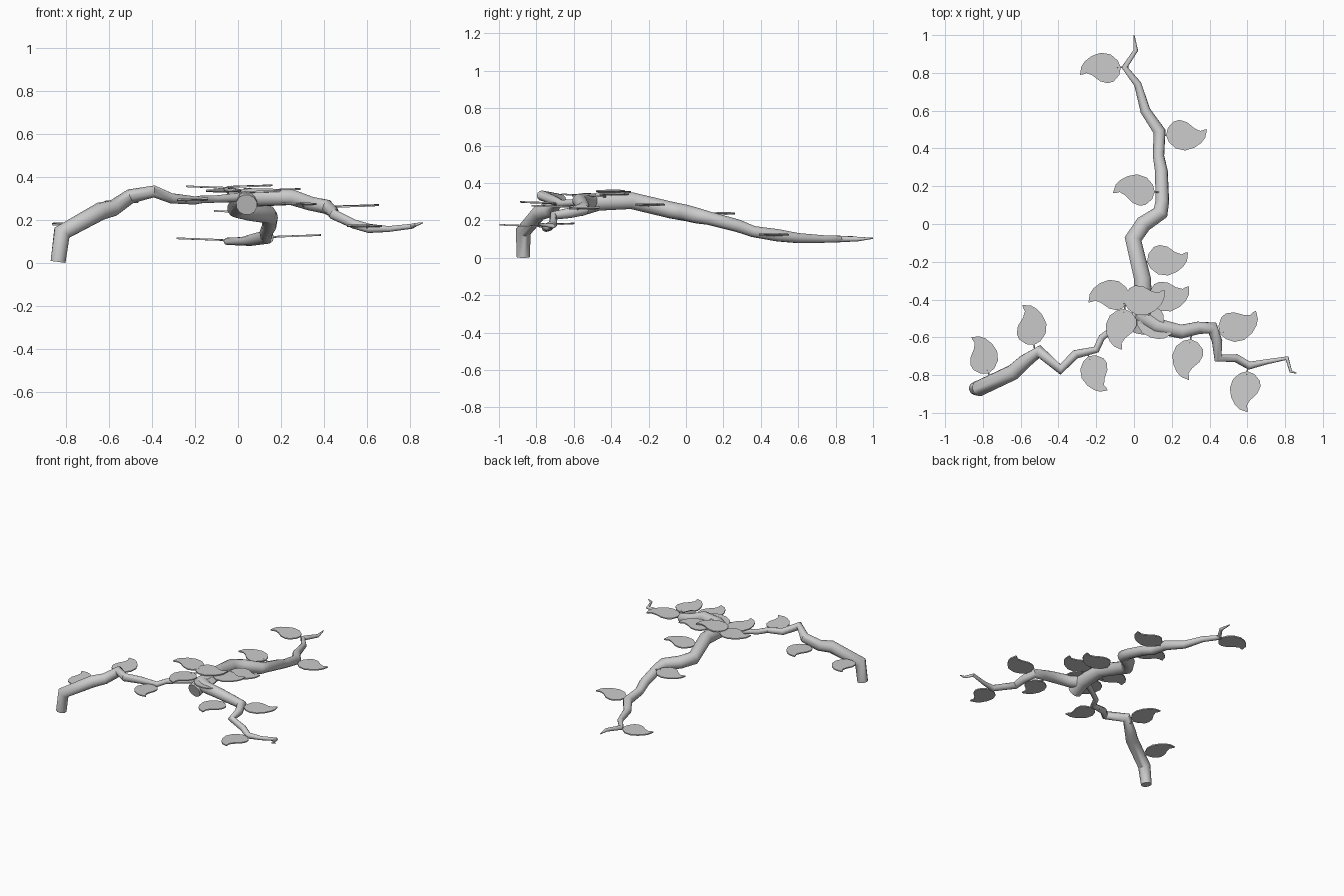
import bpy, bmesh, math
from mathutils import Vector

cube = bpy.data.objects.get("Cube")
if cube:
    bpy.data.objects.remove(cube, do_unlink=True)

grey = bpy.data.materials.new("pale_grey")
grey.use_nodes = True
colour = (0.6, 0.6, 0.6, 1)
grey.diffuse_color = colour
grey.node_tree.nodes["Principled BSDF"].inputs["Base Color"].default_value = colour


def smooth(ob):
    bpy.ops.object.select_all(action='DESELECT')
    ob.select_set(True)
    bpy.context.view_layer.objects.active = ob
    bpy.ops.object.shade_smooth_by_angle(angle=math.radians(50))


def tube(name, points, sides=12):
    """Tapered tube through (x, y, z, radius) points, with closed ends."""
    pts = [Vector(p[:3]) for p in points]
    bm = bmesh.new()
    rings, side = [], None
    for i, p in enumerate(pts):
        before = (p - pts[max(i - 1, 0)]).normalized()
        after = (pts[min(i + 1, len(pts) - 1)] - p).normalized()
        along = (before + after).normalized()
        side = side or along.orthogonal()
        side = (side - along * side.dot(along)).normalized()
        other = along.cross(side)
        ring = []
        for k in range(sides):
            a = math.tau * k / sides
            ring.append(bm.verts.new(p + (side * math.cos(a) + other * math.sin(a)) * points[i][3]))
        rings.append(ring)
    for a, b in zip(rings, rings[1:]):
        for k in range(sides):
            n = (k + 1) % sides
            bm.faces.new((a[k], a[n], b[n], b[k]))
    bm.faces.new(rings[0][::-1])
    bm.faces.new(rings[-1])
    mesh = bpy.data.meshes.new(name)
    bm.to_mesh(mesh)
    bm.free()
    mesh.materials.append(grey)
    ob = bpy.data.objects.new(name, mesh)
    bpy.context.collection.objects.link(ob)
    smooth(ob)


# Leaf outline: base to curled tip, then back along the other edge
OUTLINE = [(0, 0), (.05, .18), (.2, .33), (.34, .36), (.52, .3), (.7, .14), (.84, .07), (.93, .1), (1, .1),
           (.95, -.1), (.85, -.22), (.68, -.33), (.45, -.39), (.22, -.33), (.06, -.17)]


def leaf(index, base, tip, z):
    run = Vector(tip) - Vector(base)
    size = run.length
    turn = math.atan2(run.y, run.x) - math.atan(0.1)
    bm = bmesh.new()
    bm.faces.new([bm.verts.new((u * size, v * size, 0.008 * (u - 0.5))) for u, v in OUTLINE])
    bmesh.ops.recalc_face_normals(bm, faces=bm.faces)
    plate = bmesh.ops.extrude_face_region(bm, geom=bm.faces[:])
    for v in plate["geom"]:
        if isinstance(v, bmesh.types.BMVert):
            v.co.z += 0.008
    bmesh.ops.recalc_face_normals(bm, faces=bm.faces)
    mesh = bpy.data.meshes.new(f"leaf_{index}")
    bm.to_mesh(mesh)
    bm.free()
    mesh.materials.append(grey)
    ob = bpy.data.objects.new(f"leaf_{index}", mesh)
    ob.location = (*base, z - 0.004)
    ob.rotation_euler.z = turn
    bpy.context.collection.objects.link(ob)
    # Short stalk back to the branch
    d = Vector((math.cos(turn), math.sin(turn), 0))
    start = Vector((*base, z - 0.002))
    tube(f"leaf_stalk_{index}", [(*(start - d * 0.04 - Vector((0, 0, 0.012))), .004),
                                 (*(start + d * 0.02), .004)], 6)


# Branches
tube("back_branch", [
    (.04, -.57, .27, .05), (.05, -.47, .30, .05), (.045, -.29, .305, .046), (-.005, -.08, .255, .046),
    (.05, 0, .24, .044), (.14, .06, .225, .042), (.15, .12, .212, .036), (.145, .28, .17, .034),
    (.13, .36, .14, .03), (.135, .49, .12, .033), (.06, .6, .105, .027), (.02, .74, .1, .02),
    (-.05, .83, .1, .017), (.01, .92, .1, .012), (0, 1, .104, .003)])
tube("left_branch", [
    (.03, -.48, .3, .045), (.12, -.54, .305, .042), (.25, -.57, .305, .038), (.34, -.55, .275, .034),
    (.415, -.55, .26, .034), (.44, -.62, .24, .028), (.445, -.71, .225, .024), (.54, -.71, .18, .022),
    (.61, -.75, .16, .022), (.7, -.73, .157, .014), (.81, -.71, .17, .012), (.83, -.78, .178, .008),
    (.86, -.79, .186, .003)])
tube("right_branch", [
    (-.838, -.87, .004, .036), (-.82, -.87, .14, .042), (-.64, -.785, .24, .042), (-.58, -.73, .255, .038),
    (-.5, -.675, .31, .034), (-.39, -.77, .332, .028), (-.31, -.69, .3, .024), (-.2, -.665, .29, .019),
    (-.17, -.6, .295, .018), (-.1, -.55, .297, .017), (.01, -.48, .305, .022)])

# Leaves: base, tip, height
LEAVES = [
    ((-.07, .83), (-.285, .79), .11), ((.17, .47), (.385, .5), .125),
    ((.11, .17), (-.11, .165), .237), ((.07, -.2), (.285, -.15), .285),
    ((.455, -.58), (.645, -.46), .265), ((.3, -.61), (.29, -.825), .275),
    ((.6, -.78), (.6, -.995), .172), ((-.53, -.64), (-.59, -.43), .285),
    ((-.24, -.7), (-.14, -.88), .295), ((-.77, -.79), (-.86, -.6), .18),
    ((-.025, -.37), (-.24, -.415), .352), ((-.05, -.42), (.16, -.35), .357),
    ((.08, -.4), (.29, -.33), .34), ((-.05, -.45), (-.065, -.665), .335),
    ((.03, -.45), (.2, -.58), .33)]
for i, (base, tip, z) in enumerate(LEAVES, 1):
    leaf(i, base, tip, z)
